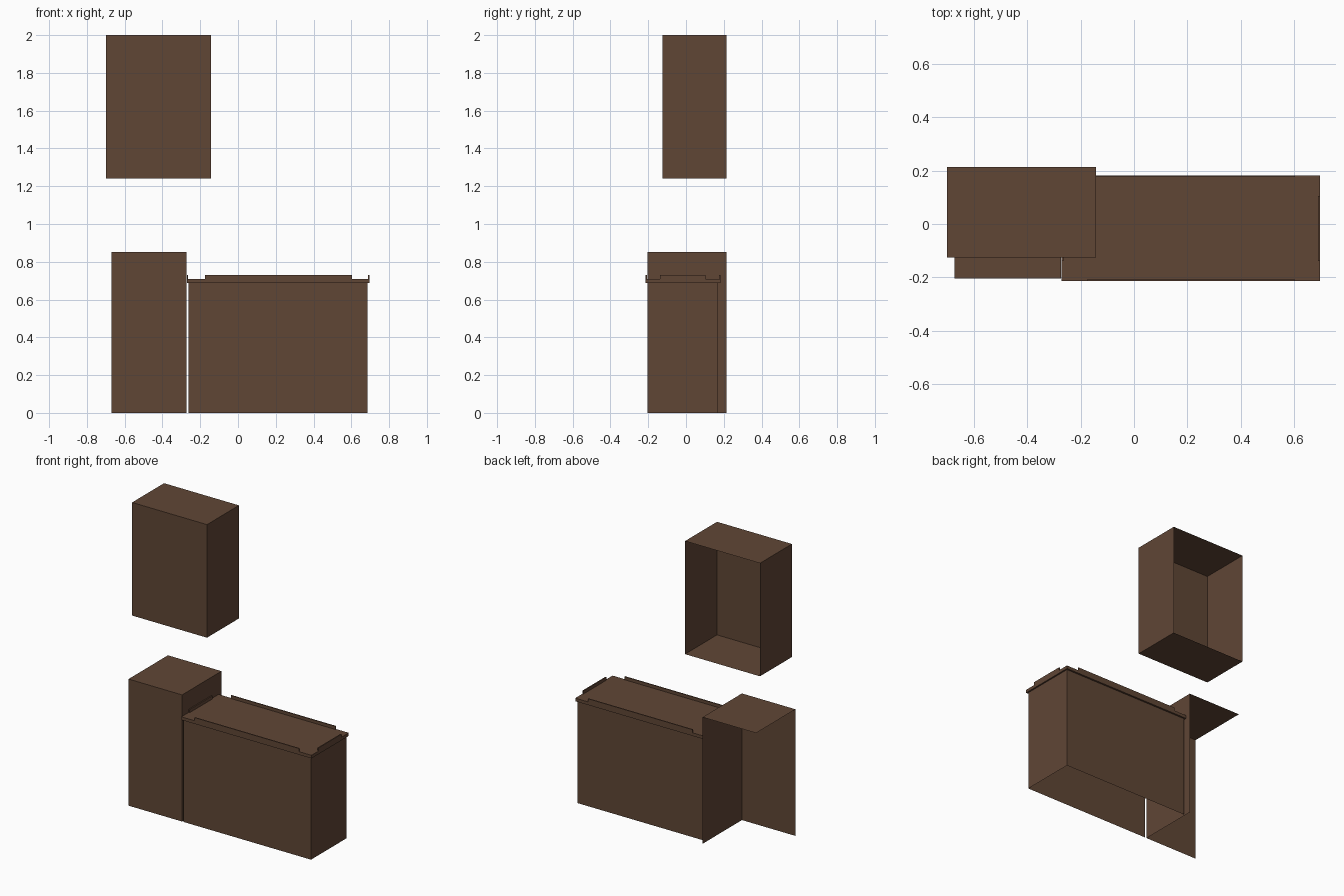
import bpy, bmesh
from mathutils import Vector

if "Cube" in bpy.data.objects:
    bpy.data.objects.remove(bpy.data.objects["Cube"])

wood = bpy.data.materials.new("dark_brown_wood")
wood.diffuse_color = (0.117, 0.061, 0.036, 1.0)
wood.use_nodes = True
wood.node_tree.nodes["Principled BSDF"].inputs["Base Color"].default_value = wood.diffuse_color


def box(name, lo, hi, open_sides=()):
    """Box between two corners; sides whose outward direction is listed are left open."""
    lo, hi = Vector(lo), Vector(hi)
    bm = bmesh.new()
    bmesh.ops.create_cube(bm, size=1.0)
    for v in bm.verts:
        v.co = [(lo[i] + hi[i]) / 2 + v.co[i] * (hi[i] - lo[i]) for i in range(3)]
    bm.normal_update()
    gone = [f for f in bm.faces
            if any(f.normal.dot(Vector(d)) > 0.9 for d in open_sides)]
    bmesh.ops.delete(bm, geom=gone, context='FACES')
    mesh = bpy.data.meshes.new(name)
    bm.to_mesh(mesh)
    bm.free()
    mesh.materials.append(wood)
    obj = bpy.data.objects.new(name, mesh)
    bpy.context.collection.objects.link(obj)
    return obj


LEFT, BACK, DOWN = (-1, 0, 0), (0, 1, 0), (0, 0, -1)

# Wall cupboard, open at the back
box("wall_cupboard", (-0.70, -0.125, 1.24), (-0.143, 0.214, 2.0), [BACK])

# Tall corner unit: front, top and inner side panel only
box("corner_unit", (-0.671, -0.204, 0), (-0.273, 0.214, 0.851), [LEFT, BACK, DOWN])

# Long base cabinet, open below and towards the corner unit
box("base_cabinet", (-0.261, -0.204, 0), (0.686, 0.17, 0.687), [LEFT, DOWN])

# Counter slab
X0, X1, Y0, Y1, Z0, Z1, ZR = -0.271, 0.696, -0.214, 0.182, 0.687, 0.708, 0.729
box("counter_top", (X0, Y0, Z0), (X1, Y1, Z1))

# Raised rims along the four counter edges
T = 0.007
for side, y in (("front", Y0), ("back", Y1 - T)):
    box(side + "_rim", (-0.175, y, Z1), (0.603, y + T, ZR), [DOWN])
for side, x in (("left", X0), ("right", X1 - T)):
    box(side + "_rim", (x, -0.138, Z1), (x + T, 0.104, ZR), [DOWN])
